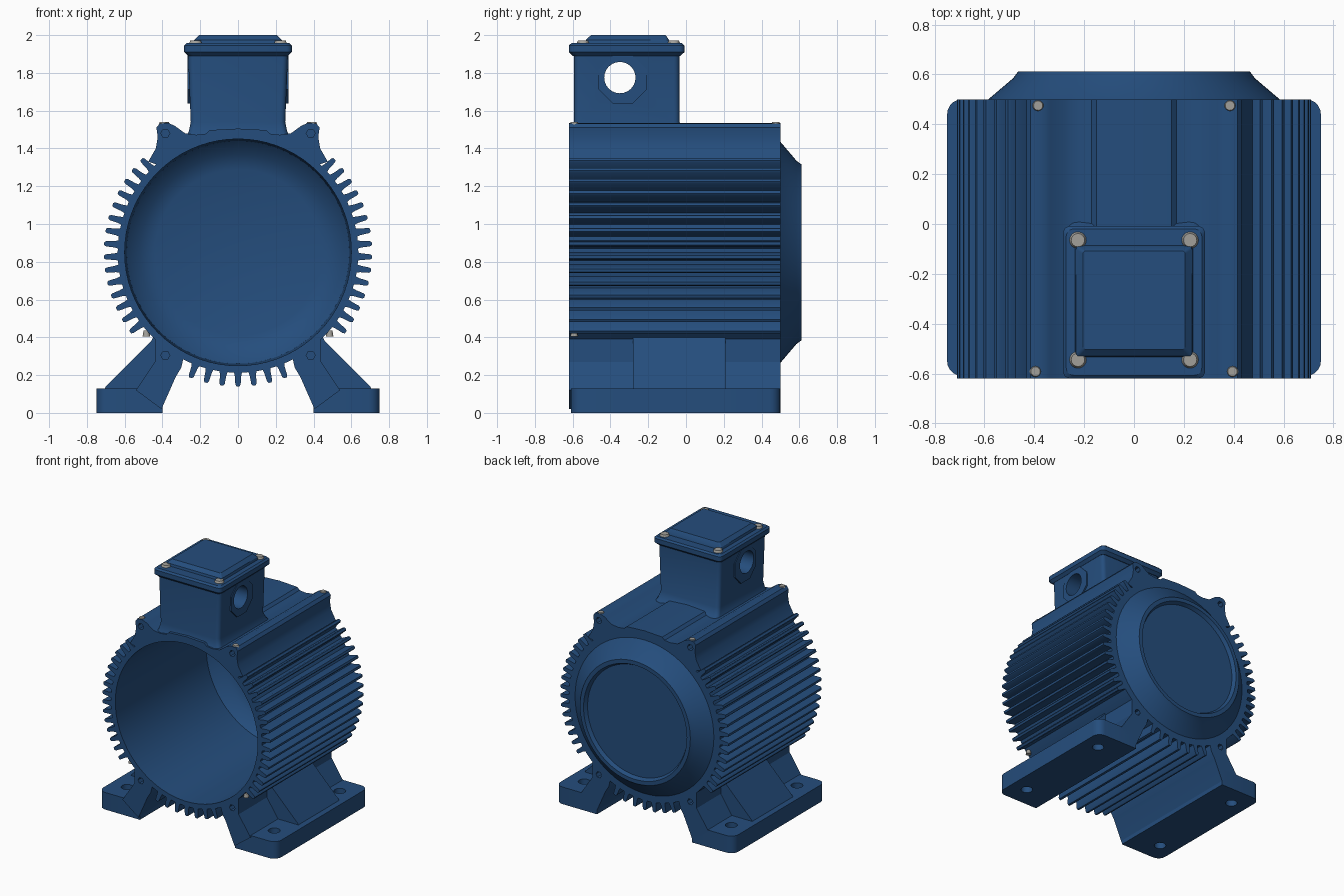
import bpy, bmesh, math
from mathutils import Vector, Matrix

if "Cube" in bpy.data.objects:
    bpy.data.objects.remove(bpy.data.objects["Cube"])

CZ = 0.85           # height of the bore axis
Y0, Y1 = -0.62, 0.50

def material(name, rgb):
    m = bpy.data.materials.new(name)
    m.diffuse_color = (*rgb, 1)
    m.use_nodes = True
    m.node_tree.nodes["Principled BSDF"].inputs["Base Color"].default_value = m.diffuse_color
    return m

BLUE = material("painted_blue", (0.018, 0.075, 0.205))
GREY = material("screw_grey", (0.36, 0.35, 0.32))

def finish(bm, name, mat=BLUE):
    bmesh.ops.recalc_face_normals(bm, faces=bm.faces[:])
    me = bpy.data.meshes.new(name)
    bm.to_mesh(me)
    bm.free()
    me.materials.append(mat)
    ob = bpy.data.objects.new(name, me)
    bpy.context.collection.objects.link(ob)
    return ob

def add_prism(bm, pts, a, b, axis="y"):
    """Extrude a closed 2D outline along an axis from a to b."""
    place = {"y": lambda p, t: (p[0], t, p[1]), "z": lambda p, t: (p[0], p[1], t),
             "x": lambda p, t: (t, p[0], p[1])}[axis]
    lo = [bm.verts.new(place(p, a)) for p in pts]
    hi = [bm.verts.new(place(p, b)) for p in pts]
    bm.faces.new(lo)
    bm.faces.new(hi)
    n = len(pts)
    for i in range(n):
        bm.faces.new((lo[i], lo[(i + 1) % n], hi[(i + 1) % n], hi[i]))

def prism(name, pts, a, b, axis="y", mat=BLUE):
    bm = bmesh.new()
    add_prism(bm, pts, a, b, axis)
    return finish(bm, name, mat)

def circle(u, v, r, n=20, turn=0.0):
    return [(u + r * math.cos(turn + math.tau * i / n), v + r * math.sin(turn + math.tau * i / n)) for i in range(n)]

def round_rect(x0, x1, y0, y1, r, n=5):
    pts = []
    for cx, cy, a0 in ((x1 - r, y1 - r, 0), (x0 + r, y1 - r, 90), (x0 + r, y0 + r, 180), (x1 - r, y0 + r, 270)):
        for i in range(n + 1):
            a = math.radians(a0 + 90 * i / n)
            pts.append((cx + r * math.cos(a), cy + r * math.sin(a)))
    return pts

def loft(name, layers):
    """Stack rounded rectangles: (z, x half width, y0, y1, corner radius)."""
    bm = bmesh.new()
    rings = [[bm.verts.new((*p, z)) for p in round_rect(-h, h, a, b, r)] for z, h, a, b, r in layers]
    bm.faces.new(rings[0])
    bm.faces.new(rings[-1])
    for lo, hi in zip(rings, rings[1:]):
        for i in range(len(lo)):
            j = (i + 1) % len(lo)
            bm.faces.new((lo[i], lo[j], hi[j], hi[i]))
    return finish(bm, name)

def cut(ob, holes):
    """Subtract round holes given as (outline, a, b, axis)."""
    bm = bmesh.new()
    for h in holes:
        add_prism(bm, *h)
    cutter = finish(bm, "hole_cutter")
    cutter.hide_render = True
    mod = ob.modifiers.new("holes", "BOOLEAN")
    mod.operation, mod.object, mod.solver = "DIFFERENCE", cutter, "EXACT"
    dg = bpy.context.evaluated_depsgraph_get()
    me = bpy.data.meshes.new_from_object(ob.evaluated_get(dg))
    ob.modifiers.clear()
    ob.data = me
    bpy.data.objects.remove(cutter)

# Round housing: thin shell, open at the front, conical back with a dished end
profile = [(0.60, Y0), (0.637, Y0), (0.637, Y1), (0.585, Y1), (0.485, 0.585), (0.465, 0.612),
           (0.435, 0.612), (0.42, 0.585), (0.0, 0.585), (0.0, 0.572), (0.44, 0.56), (0.52, 0.535),
           (0.59, 0.46)]
bm = bmesh.new()
N = 72
rings = []
for r, y in profile:
    if r == 0:
        rings.append([bm.verts.new((0, y, CZ))] * N)
    else:
        rings.append([bm.verts.new((x, y, z)) for x, z in circle(0, CZ, r, N)])
for k in range(len(rings)):
    a, b = rings[k], rings[(k + 1) % len(rings)]
    for i in range(N):
        j = (i + 1) % N
        quad = list(dict.fromkeys((a[i], a[j], b[j], b[i])))
        if len(quad) > 2:
            bm.faces.new(quad)
finish(bm, "motor_housing")

# Cooling fins: both sides and underneath
angles = [-36.5 + 5.75 * i for i in range(15)]
angles = angles + [180 - a for a in angles] + [270 + 6.9 * i for i in range(-3, 4)]
bm = bmesh.new()
for deg in angles:
    a = math.radians(deg)
    rad, tan = Vector((math.cos(a), math.sin(a))), Vector((-math.sin(a), math.cos(a)))
    c = Vector((0, CZ))
    shape = ((0.625, -0.024), (0.655, -0.017), (0.70, -0.014), (0.71, -0.008),
             (0.71, 0.008), (0.70, 0.014), (0.655, 0.017), (0.625, 0.024))
    add_prism(bm, [tuple(c + rad * u + tan * v) for u, v in shape], Y0, Y1)
finish(bm, "cooling_fins")

# Top saddle with an ear on each side
right = [(0.475, 1.33), (0.435, 1.40), (0.425, 1.46), (0.432, 1.51), (0.415, 1.532), (0.37, 1.535),
         (0.335, 1.52), (0.28, 1.48), (0.22, 1.472), (0.17, 1.478), (0.15, 1.497), (0.0, 1.505)]
top = right + [(-x, z) for x, z in reversed(right[:-1])]
under = [(0.618 * math.cos(math.radians(d)), CZ + 0.618 * math.sin(math.radians(d))) for d in range(132, 47, -4)]
saddle = prism("top_saddle", top + under, Y0, Y1)
ends = ((Y0 - 0.01, Y0 + 0.06), (Y1 - 0.06, Y1 + 0.01))
cut(saddle, [(circle(s * 0.385, 1.48, 0.024, 6), a, b, "y") for s in (-1, 1) for a, b in ends])

# Feet: rounded slab, thick middle gusset, slimmer ends with bolt holes
inner = [(0.29, 0.285), (0.30, 0.24), (0.33, 0.19), (0.405, 0.02)]
gusset = inner + [(0.71, 0.12), (0.70, 0.14), (0.46, 0.38), (0.44, 0.42), (0.36, 0.355)]
web_end = inner + [(0.54, 0.12), (0.44, 0.27), (0.44, 0.42), (0.36, 0.355)]
for s, side in ((-1, "left"), (1, "right")):
    flip = lambda pts: [(s * x, z) for x, z in pts]
    outline = [(0.40, Y0 + 0.01), *[p for p in round_rect(0.40, 0.75, Y0 + 0.01, Y1, 0.06) if p[0] > 0.5], (0.40, Y1)]
    arc = [p for p in outline[1:-1]]
    outline = [outline[-1], outline[0]] + arc[6:] + arc[:6]
    slab = prism(side + "_foot", flip(outline), 0, 0.13, "z")
    cut(slab, [(circle(s * 0.62, y, 0.042, 16), -0.05, 0.2, "z") for y in (-0.45, 0.34)])
    prism(side + "_foot_gusset", flip(gusset), -0.28, 0.21)
    for nm, a, b in (("front", Y0, -0.28), ("back", 0.21, Y1)):
        web = prism(f"{side}_foot_{nm}_web", flip(web_end), a, b)
        cut(web, [(circle(s * 0.385, 0.305, 0.024, 6), *e, "y") for e in ends])

# Terminal box with a through hole and octagonal bosses
box = loft("terminal_box", [(1.46, 0.275, -0.615, 0.02, 0.03), (1.49, 0.26, -0.60, -0.01, 0.03),
                            (1.54, 0.25, -0.592, -0.035, 0.03), (1.91, 0.265, -0.592, -0.035, 0.03)])
HOLE = (circle(-0.35, 1.775, 0.083, 24), -0.5, 0.5, "x")
cut(box, [HOLE])
for s, side in ((-1, "left"), (1, "right")):
    boss = prism(side + "_cable_boss", circle(-0.335, 1.765, 0.138, 8, math.pi / 8), s * 0.24, s * 0.268, "x")
    cut(boss, [HOLE])

# Lid with a raised panel
loft("box_lid", [(1.89, 0.265, -0.60, -0.03, 0.03), (1.91, 0.285, -0.62, -0.008, 0.03),
                 (1.945, 0.285, -0.62, -0.008, 0.03), (1.957, 0.272, -0.607, -0.02, 0.03)])
loft("lid_panel", [(1.95, 0.238, -0.535, -0.085, 0.012), (1.975, 0.232, -0.53, -0.09, 0.012),
                   (2.0, 0.205, -0.503, -0.108, 0.012)])

# Screws: lid corners, ears and lower lugs
def screw(name, x, y, z, r, h):
    bm = bmesh.new()
    bmesh.ops.create_cone(bm, cap_ends=True, segments=16, radius1=r, radius2=r * 0.75, depth=h,
                          matrix=Matrix.Translation((x, y, z)))
    finish(bm, name, GREY)

for s in (-1, 1):
    for y in (-0.545, -0.065):
        screw("lid_screw", s * 0.225, y, 1.962, 0.036, 0.02)
    screw("ear_screw_front", s * 0.395, -0.592, 1.533, 0.025, 0.014)
    screw("ear_screw_back", s * 0.385, 0.475, 1.533, 0.025, 0.014)
    screw("lug_screw_front", s * 0.485, -0.592, 0.42, 0.02, 0.03)

# Smooth shading with sharp edges kept
for ob in bpy.context.scene.objects:
    ob.select_set(True)
    bpy.context.view_layer.objects.active = ob
bpy.ops.object.shade_smooth_by_angle(angle=math.radians(30))
